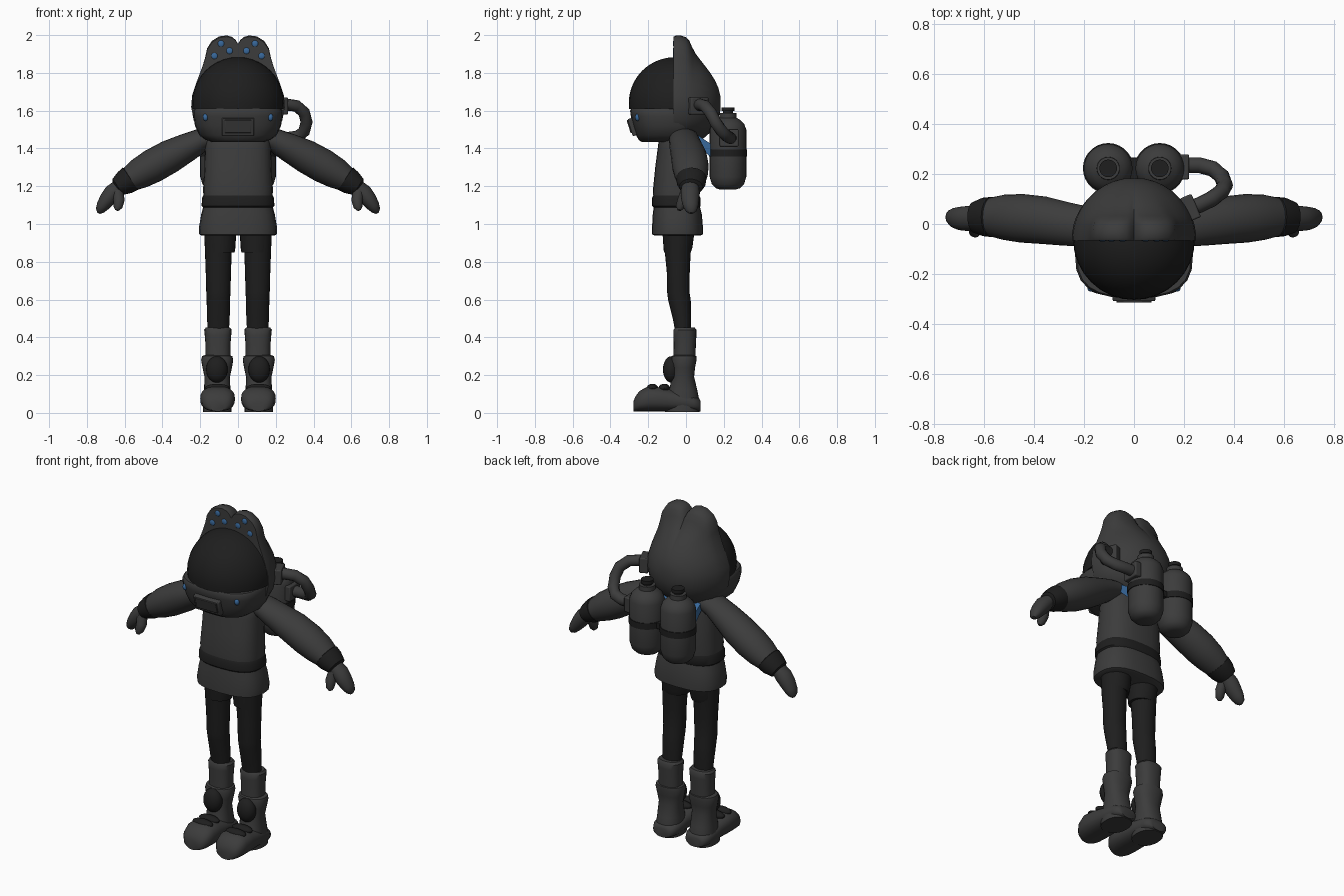
import bpy, bmesh
from math import sin, cos, pi, radians, hypot, copysign
from mathutils import Vector, Matrix

def material(name, color):
    m = bpy.data.materials.new(name)
    m.diffuse_color = (*color, 1)
    return m

SUIT = material("suit_grey", (0.045, 0.045, 0.045))
DARK = material("dark_grey", (0.013, 0.013, 0.013))
BLUE = material("blue", (0.04, 0.14, 0.33))
X, Y, Z = Vector((1, 0, 0)), Vector((0, 1, 0)), Vector((0, 0, 1))

def finish(name, bm, mat, mirror=False, bevel=0):
    bmesh.ops.recalc_face_normals(bm, faces=bm.faces)
    me = bpy.data.meshes.new(name)
    bm.to_mesh(me)
    bm.free()
    me.materials.append(mat)
    ob = bpy.data.objects.new(name, me)
    bpy.context.collection.objects.link(ob)
    if bevel:
        b = ob.modifiers.new("bevel", 'BEVEL')
        b.width, b.segments = bevel, 2
    if mirror:
        ob.modifiers.new("mirror", 'MIRROR').use_mirror_merge = False
    return ob

def skin(bm, rings):
    """Bridge closed rings of points and cap both ends."""
    vs = [[bm.verts.new(p) for p in r] for r in rings]
    n = len(vs[0])
    for a, b in zip(vs, vs[1:]):
        for i in range(n):
            j = (i + 1) % n
            bm.faces.new((a[i], a[j], b[j], b[i]))
    bm.faces.new(vs[0])
    bm.faces.new(vs[-1])

def loft(name, stations, mat, axis=None, power=2, n=24, mirror=False):
    """Skin (x, y, z, ra, rb) cross-sections along an axis or along the path."""
    pts = [Vector(s[:3]) for s in stations]
    rings = []
    for i, s in enumerate(stations):
        t = axis or (pts[min(i + 1, len(pts) - 1)] - pts[max(i - 1, 0)]).normalized()
        ref = Z if axis == Y else Y
        u = ref.cross(t).normalized()
        v = t.cross(u)
        ring = []
        for k in range(n):
            c, d = cos(2 * pi * k / n), sin(2 * pi * k / n)
            c, d = (copysign(abs(w) ** (2 / power), w) for w in (c, d))
            ring.append(pts[i] + u * c * s[3] + v * d * s[4])
        rings.append(ring)
    bm = bmesh.new()
    skin(bm, rings)
    return finish(name, bm, mat, mirror)

def upright(name, x, rows, mat, power=2, mirror=False):
    """Vertical loft from rows of (z, half width, y front, y back)."""
    st = [(x, (f + b) / 2, z, w, (b - f) / 2) for z, w, f, b in rows]
    return loft(name, st, mat, Z, power, mirror=mirror)

def blob(name, loc, size, mat, mirror=False):
    bm = bmesh.new()
    bmesh.ops.create_uvsphere(bm, u_segments=20, v_segments=12, radius=1,
                              matrix=Matrix.Translation(loc) @ Matrix.Diagonal((*size, 1)))
    return finish(name, bm, mat, mirror)

def box(name, loc, size, mat, rx=0, rz=0, bevel=0.006):
    bm = bmesh.new()
    rot = Matrix.Rotation(rz, 4, 'Z') @ Matrix.Rotation(rx, 4, 'X')
    bmesh.ops.create_cube(bm, size=1, matrix=Matrix.Translation(loc) @ rot @ Matrix.Diagonal((*size, 1)))
    return finish(name, bm, mat, bevel=bevel)

# Helmet shell: two-lobed front outline fading into a round back
CZ, R = 1.64, 0.245
half = [(0, 1.955), (0.012, 1.975), (0.03, 1.992), (0.06, 2.0), (0.10, 1.995), (0.14, 1.97),
        (0.165, 1.93), (0.175, 1.88), (0.19, 1.83), (0.22, 1.75), (0.243, 1.68), (0.248, 1.62),
        (0.235, 1.55), (0.2, 1.49), (0.12, 1.45), (0, 1.43)]
outline = half + [(-x, z) for x, z in half[-2:0:-1]]
rings = []
for y, fade in ((-0.065, 0.93), (-0.055, 0.98), (-0.03, 1), (0, 0.97), (0.018, 0.85), (0.032, 0.62),
                (0.05, 0.4), (0.075, 0.24), (0.10, 0.12), (0.13, 0.04), (0.155, 0), (0.172, 0), (0.182, 0)):
    rs = (R * R - (y + 0.06) ** 2) ** 0.5
    ring = []
    for x, z in outline:
        d = hypot(x, z - CZ)
        r = rs + (d - R) * fade
        ring.append((x / d * r, y, CZ + (z - CZ) / d * r))
    rings.append(ring)
bm = bmesh.new()
skin(bm, rings)
finish("helmet_shell", bm, SUIT)

# Visor: front upper part of a sphere
bm = bmesh.new()
bmesh.ops.create_uvsphere(bm, u_segments=32, v_segments=20, radius=R - 0.002,
                          matrix=Matrix.Translation((0, -0.06, CZ)))
for co, no in (((0, -0.064, 0), Y), ((0, 0, 1.608), -Z)):
    cut = bmesh.ops.bisect_plane(bm, geom=bm.verts[:] + bm.edges[:] + bm.faces[:],
                                 plane_co=co, plane_no=no, clear_outer=True)
    bmesh.ops.holes_fill(bm, edges=[e for e in cut["geom_cut"] if isinstance(e, bmesh.types.BMEdge)])
finish("visor", bm, DARK)

# Jaw guard, mouthpiece and lights
upright("jaw_guard", 0, [(1.435, 0.14, -0.235, 0.03), (1.445, 0.17, -0.25, 0.05), (1.47, 0.205, -0.265, 0.06),
                         (1.52, 0.228, -0.28, 0.07), (1.57, 0.236, -0.292, 0.07), (1.60, 0.236, -0.296, 0.07),
                         (1.612, 0.228, -0.29, 0.06)], SUIT, power=2.8)
box("mouthpiece", (0, -0.272, 1.517), (0.17, 0.05, 0.095), SUIT, rx=0.3)
box("mouthpiece_plate", (0, -0.297, 1.517), (0.14, 0.014, 0.07), SUIT, rx=0.3, bevel=0.003)
for i, (x, z) in enumerate(((0.09, 1.955), (0.045, 1.917), (0.125, 1.89))):
    blob(f"crest_light_{i}", (x, -0.064, z), (0.017, 0.006, 0.017), BLUE, mirror=True)
blob("jaw_light", (0.172, -0.256, 1.565), (0.014, 0.014, 0.019), BLUE, mirror=True)

# Torso, belt and jacket hem
upright("jacket", 0, [(1.13, 0.182, -0.172, 0.07), (1.18, 0.185, -0.175, 0.075), (1.30, 0.178, -0.163, 0.075),
                      (1.40, 0.175, -0.15, 0.07), (1.46, 0.17, -0.142, 0.065), (1.50, 0.14, -0.12, 0.05),
                      (1.53, 0.09, -0.09, 0.03)], SUIT, power=2.6)
upright("belt", 0, [(1.088, 0.185, -0.172, 0.073), (1.096, 0.193, -0.18, 0.078), (1.138, 0.19, -0.18, 0.076),
                    (1.152, 0.183, -0.173, 0.07)], DARK, power=2.6)
upright("jacket_hem", 0, [(0.938, 0.19, -0.165, 0.075), (0.945, 0.205, -0.18, 0.09), (0.98, 0.207, -0.18, 0.09),
                          (1.05, 0.195, -0.176, 0.084), (1.10, 0.182, -0.17, 0.072)], SUIT, power=2.6)

# Arms, cuffs and mitten hands
loft("arm", [(0.12, -0.01, 1.465, 0.05, 0.07), (0.19, -0.01, 1.445, 0.062, 0.08), (0.27, 0, 1.405, 0.076, 0.087),
             (0.36, 0.015, 1.358, 0.088, 0.095), (0.45, 0.023, 1.308, 0.09, 0.097), (0.52, 0.027, 1.268, 0.082, 0.09),
             (0.575, 0.028, 1.235, 0.066, 0.077)], SUIT, mirror=True)
loft("cuff", [(0.562, 0.028, 1.246, 0.06, 0.07), (0.57, 0.028, 1.24, 0.071, 0.08), (0.60, 0.028, 1.22, 0.066, 0.077),
              (0.638, 0.026, 1.196, 0.05, 0.062), (0.642, 0.026, 1.193, 0.035, 0.05)], DARK, mirror=True)
loft("hand", [(0.625, 0.022, 1.205, 0.036, 0.045), (0.665, 0.022, 1.165, 0.046, 0.05),
              (0.692, 0.022, 1.13, 0.042, 0.047), (0.717, 0.025, 1.095, 0.034, 0.04),
              (0.732, 0.028, 1.07, 0.023, 0.029), (0.738, 0.028, 1.057, 0.008, 0.012)], SUIT, mirror=True)
loft("thumb", [(0.637, 0.0, 1.17, 0.03, 0.03), (0.63, -0.018, 1.125, 0.03, 0.028), (0.636, -0.032, 1.09, 0.024, 0.023),
               (0.642, -0.036, 1.073, 0.01, 0.01)], SUIT, n=16, mirror=True)

# Trousers and wider shorts at the hips
upright("leg", 0.104, [(0.42, 0.055, -0.055, 0.025), (0.50, 0.06, -0.07, 0.027), (0.60, 0.062, -0.095, 0.025),
                       (0.64, 0.064, -0.1, 0.018), (0.75, 0.067, -0.102, 0.02), (0.86, 0.071, -0.113, 0.025),
                       (0.95, 0.075, -0.118, 0.035)], DARK, mirror=True)
upright("shorts", 0.093, [(0.85, 0.075, -0.117, 0.025), (0.875, 0.079, -0.119, 0.034),
                          (0.96, 0.084, -0.125, 0.045)], DARK, mirror=True)

# Boots: collar, shaft, foot, shin pad and straps
upright("boot_collar", 0.106, [(0.27, 0.066, -0.068, 0.05), (0.36, 0.066, -0.065, 0.052), (0.41, 0.07, -0.067, 0.055),
                               (0.44, 0.073, -0.066, 0.055), (0.452, 0.064, -0.057, 0.046)],
        SUIT, power=2.4, mirror=True)
upright("boot_shaft", 0.11, [(0.005, 0.075, -0.11, 0.072), (0.05, 0.077, -0.11, 0.074), (0.12, 0.07, -0.09, 0.06),
                             (0.19, 0.067, -0.074, 0.043), (0.24, 0.078, -0.075, 0.048), (0.28, 0.085, -0.08, 0.056),
                             (0.30, 0.08, -0.075, 0.055), (0.306, 0.066, -0.065, 0.045)],
        SUIT, power=2.3, mirror=True)
loft("boot_foot", [(0.108, y, h / 2 + 0.005, w, h / 2 - 0.003) for y, w, h in (
    (-0.278, 0.04, 0.06), (-0.268, 0.065, 0.085), (-0.245, 0.083, 0.115), (-0.2, 0.092, 0.138), (-0.13, 0.09, 0.132),
    (-0.05, 0.082, 0.115), (0.04, 0.078, 0.09), (0.07, 0.062, 0.075), (0.078, 0.045, 0.06))],
    SUIT, axis=Y, power=2.5, mirror=True)
blob("shin_pad", (0.112, -0.078, 0.23), (0.057, 0.044, 0.07), DARK, mirror=True)
for i, y in enumerate((-0.178, -0.115)):
    blob(f"boot_strap_{i}", (0.11, y, 0.132), (0.065, 0.03, 0.022), DARK, mirror=True)

# Air tanks with bands, caps and joining block
def tank_part(name, rows, mat):
    loft(name, [(0.103, 0.222, z, r, r) for z, r in rows], mat, Z, n=28, mirror=True)

tank_part("tank", [(1.182, 0.04), (1.19, 0.065), (1.21, 0.085), (1.25, 0.097), (1.50, 0.097), (1.53, 0.086),
                   (1.55, 0.066), (1.562, 0.046), (1.588, 0.045)], SUIT)
tank_part("tank_band", [(1.358, 0.096), (1.358, 0.101), (1.395, 0.101), (1.395, 0.096)], DARK)
tank_part("tank_cap", [(1.58, 0.026), (1.597, 0.026), (1.597, 0.035), (1.618, 0.035)], DARK)
box("tank_joiner", (0, 0.222, 1.377), (0.07, 0.085, 0.037), DARK, bevel=0.002)

# Blue wedge holding the tanks to the back
bm = bmesh.new()
skin(bm, [[(x, 0.04, 1.485), (x, 0.13, 1.425), (x, 0.13, 1.355), (x, 0.05, 1.43)] for x in (-0.14, 0.14)])
finish("tank_bracket", bm, BLUE)

# Breathing hose with end fittings
hose = [(0.20, 0.06, 1.62), (0.26, 0.075, 1.632), (0.31, 0.10, 1.625), (0.35, 0.13, 1.59), (0.363, 0.155, 1.54),
        (0.35, 0.19, 1.49), (0.315, 0.22, 1.463), (0.26, 0.235, 1.455), (0.19, 0.235, 1.455)]
loft("hose", [(*p, 0.032, 0.032) for p in hose], SUIT, n=14)
box("hose_tank_fitting", (0.2, 0.228, 1.455), (0.04, 0.1, 0.09), SUIT)
box("hose_helmet_fitting", (0.225, 0.065, 1.625), (0.05, 0.1, 0.09), SUIT, rz=0.4)

# Smooth shading with sharp edges kept
for ob in bpy.data.objects:
    ob.select_set(True)
bpy.context.view_layer.objects.active = bpy.data.objects["helmet_shell"]
bpy.ops.object.shade_smooth_by_angle(angle=radians(40))
